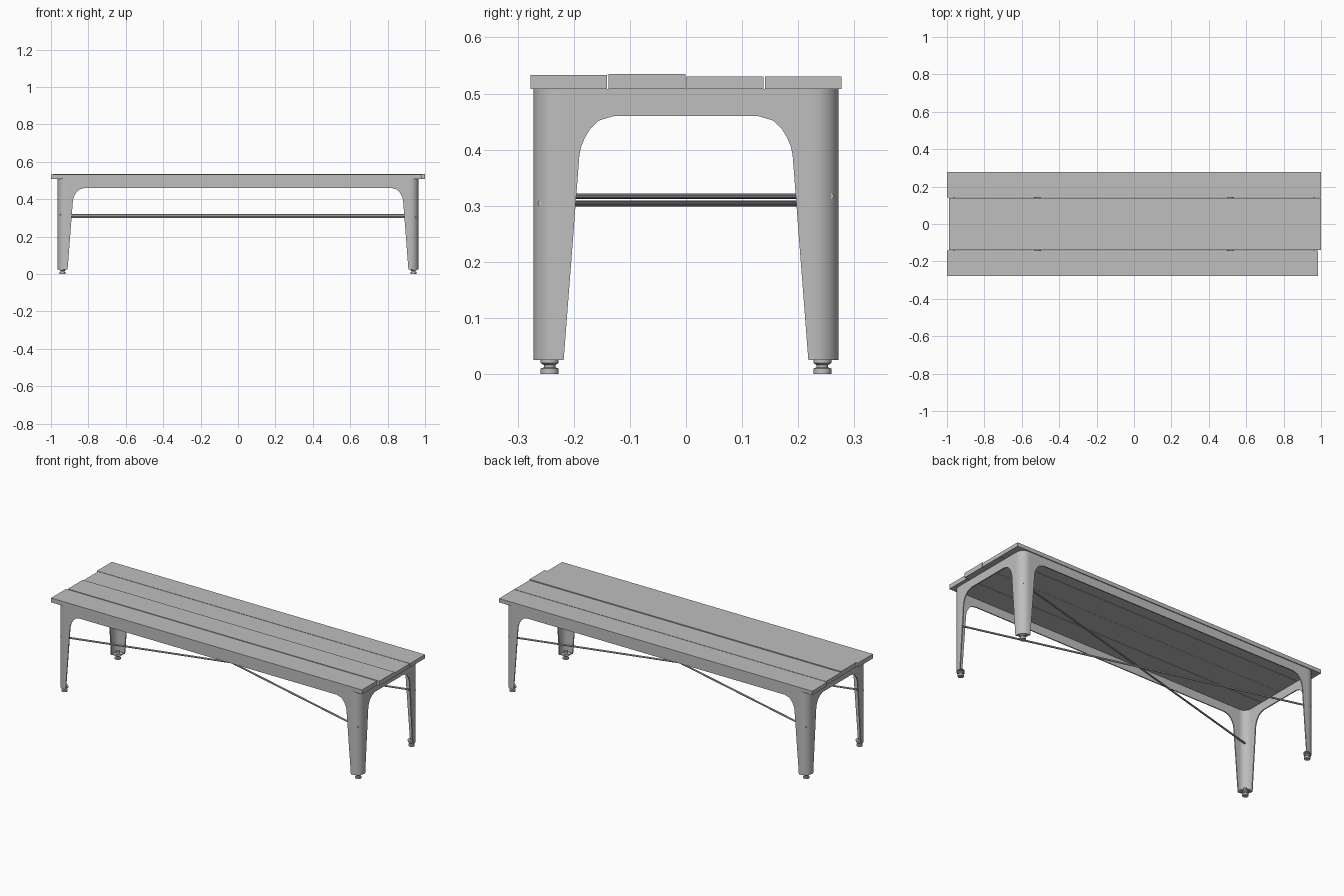
import bpy, bmesh, math
from mathutils import Vector

if "Cube" in bpy.data.objects:
    bpy.data.objects.remove(bpy.data.objects["Cube"])

steel = bpy.data.materials.new("light_grey")
steel.diffuse_color = (0.52, 0.52, 0.52, 1)
steel.use_nodes = True
steel.node_tree.nodes["Principled BSDF"].inputs["Base Color"].default_value = steel.diffuse_color

X, Y, R = 0.965, 0.272, 0.045       # frame half sizes and corner radius
TOP = 0.508                         # underside of the seat
FX, FY = 0.938, 0.243               # foot centres


def finish(name, bm, smooth=True, mirror=False, thickness=0):
    mesh = bpy.data.meshes.new(name)
    bm.to_mesh(mesh)
    bm.free()
    mesh.materials.append(steel)
    ob = bpy.data.objects.new(name, mesh)
    bpy.context.collection.objects.link(ob)
    bpy.ops.object.select_all(action='DESELECT')
    ob.select_set(True)
    bpy.context.view_layer.objects.active = ob
    if mirror:
        m = ob.modifiers.new("mirror", 'MIRROR')
        m.use_axis = (True, True, False)
    if thickness:
        s = ob.modifiers.new("sheet", 'SOLIDIFY')
        s.thickness = thickness
        s.offset = -1
    if ob.modifiers:
        bpy.ops.object.convert(target='MESH')
    if smooth:
        bpy.ops.object.shade_smooth_by_angle(angle=math.radians(35))
    return ob


def corner_arc(steps=8):
    for i in range(steps + 1):
        a = math.pi / 2 * (i / steps - 1)
        yield X - R + R * math.cos(a), -Y + R + R * math.sin(a)


# Seat planks: x from, x to, y from, y to, top height
planks = [(-1.0, 0.985, -0.277, -0.141, 0.533),
          (-0.99, 1.0, -0.138, -0.0005, 0.535),
          (-0.99, 1.0, 0.0005, 0.138, 0.530),
          (-1.0, 1.0, 0.141, 0.277, 0.530)]
for i, (x0, x1, y0, y1, z1) in enumerate(planks):
    bm = bmesh.new()
    bmesh.ops.create_cube(bm, size=1)
    for v in bm.verts:
        v.co = (x1 if v.co.x > 0 else x0, y1 if v.co.y > 0 else y0,
                z1 if v.co.z > 0 else TOP)
    finish(f"seat_plank_{i + 1}", bm, smooth=False)

# Folded sheet frame: distance from the corner, height of the lower edge
edge = [(0.144, 0.46), (0.117, 0.452), (0.102, 0.438), (0.092, 0.422),
        (0.085, 0.405), (0.082, 0.39), (0.054, 0.025)]
columns = [(0, -Y, 0.46)]
columns += [(X - d, -Y, z) for d, z in edge]
columns += [(x, y, 0.025) for x, y in corner_arc()]
columns += [(X, -Y + d, z) for d, z in reversed(edge)]
columns += [(X, 0, 0.46)]
bm = bmesh.new()
pairs = [(bm.verts.new((x, y, z)), bm.verts.new((x, y, TOP))) for x, y, z in columns]
for (b0, t0), (b1, t1) in zip(pairs, pairs[1:]):
    bm.faces.new((b0, b1, t1, t0))
finish("frame", bm, mirror=True, thickness=0.006)

# Plates closing the bottom of each leg
bm = bmesh.new()
outline = [(X - 0.052, -Y + 0.002)]
outline += [(x - 0.002, y + 0.002) for x, y in corner_arc()]
outline += [(X - 0.002, -Y + 0.052), (X - 0.03, -Y + 0.052), (X - 0.052, -Y + 0.03)]
bm.faces.new([bm.verts.new((x, y, 0.032)) for x, y in outline])
finish("leg_plate", bm, smooth=False, mirror=True, thickness=0.006)

# Adjustable feet: radius, height
profile = [(0.016, 0), (0.016, 0.010), (0.010, 0.012), (0.010, 0.016),
           (0.016, 0.020), (0.016, 0.025), (0.009, 0.026), (0.009, 0.045)]
N = 16
bm = bmesh.new()
rings = [[bm.verts.new((FX + r * math.cos(2 * math.pi * k / N),
                        -FY + r * math.sin(2 * math.pi * k / N), z))
          for k in range(N)] for r, z in profile]
for a, b in zip(rings, rings[1:]):
    for k in range(N):
        bm.faces.new((a[k], a[(k + 1) % N], b[(k + 1) % N], b[k]))
bm.faces.new(rings[0][::-1])
bm.faces.new(rings[-1])
finish("feet", bm, mirror=True)

# Crossed brace rods between opposite legs
for name, side, z in (("brace_rod_upper", 1, 0.317), ("brace_rod_lower", -1, 0.304)):
    end = Vector((0.952, 0.259 * side, 0))
    bm = bmesh.new()
    bmesh.ops.create_cone(bm, cap_ends=True, segments=10, radius1=0.005,
                          radius2=0.005, depth=2 * end.length)
    bmesh.ops.rotate(bm, verts=bm.verts,
                     matrix=Vector((0, 0, 1)).rotation_difference(end).to_matrix())
    bmesh.ops.translate(bm, verts=bm.verts, vec=(0, 0, z))
    finish(name, bm, smooth=True)
